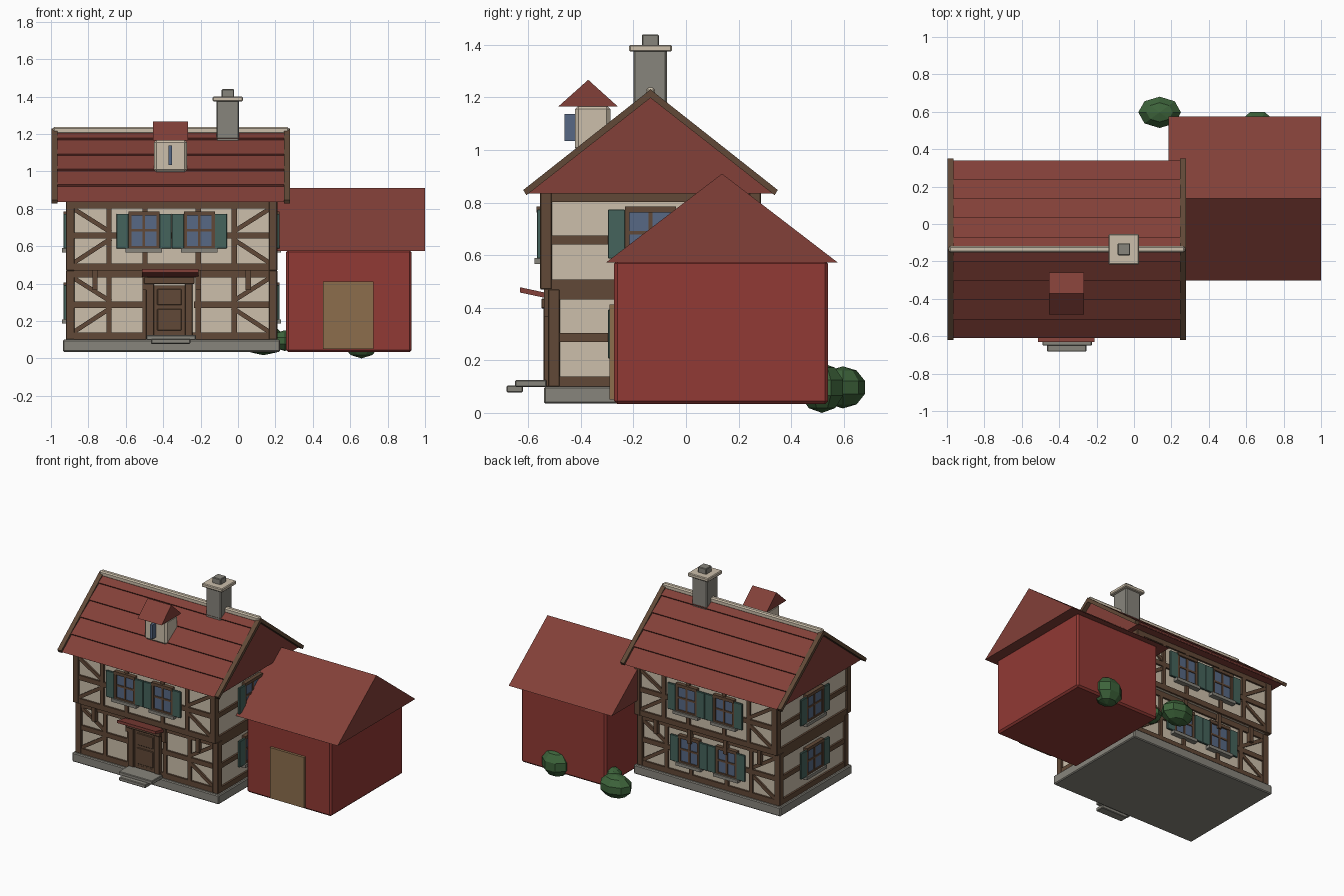
import bpy, bmesh, math
from mathutils import Matrix, Vector

if "Cube" in bpy.data.objects:
    bpy.data.objects.remove(bpy.data.objects["Cube"])


def material(name, srgb):
    m = bpy.data.materials.new(name)
    m.diffuse_color = [((c + 0.055) / 1.055) ** 2.4 for c in srgb] + [1]
    m.use_nodes = True
    m.node_tree.nodes["Principled BSDF"].inputs["Base Color"].default_value = m.diffuse_color
    return m


PLASTER = material("plaster", (0.80, 0.75, 0.67))
TIMBER = material("timber", (0.38, 0.285, 0.215))
TILE = material("roof_tile", (0.51, 0.25, 0.22))
RED = material("barn_red", (0.57, 0.225, 0.205))
TEAL = material("shutter_teal", (0.27, 0.39, 0.36))
GLASS = material("glass_blue", (0.34, 0.41, 0.52))
STONE = material("stone", (0.53, 0.52, 0.485))
TAN = material("tan_wood", (0.55, 0.43, 0.30))
GREEN = material("leaf_green", (0.24, 0.39, 0.23))


def finish(name, bm, mat, bevel=0):
    bmesh.ops.recalc_face_normals(bm, faces=bm.faces)
    me = bpy.data.meshes.new(name)
    bm.to_mesh(me)
    bm.free()
    me.materials.append(mat)
    ob = bpy.data.objects.new(name, me)
    bpy.context.collection.objects.link(ob)
    if bevel:
        mod = ob.modifiers.new("bevel", "BEVEL")
        mod.width = bevel
        mod.segments = 1
    return ob


def boxes(name, mat, items, frame=Matrix(), bevel=0, beams=()):
    """Boxes as (x0, x1, y0, y1, z0, z1); beams as (x0, z0, x1, z1, width, y0, y1)."""
    bm = bmesh.new()
    for x0, x1, y0, y1, z0, z1 in items:
        m = Matrix.Translation(((x0 + x1) / 2, (y0 + y1) / 2, (z0 + z1) / 2))
        bmesh.ops.create_cube(bm, size=1, matrix=frame @ m @ Matrix.Diagonal((x1 - x0, y1 - y0, z1 - z0, 1)))
    for x0, z0, x1, z1, w, y0, y1 in beams:
        m = Matrix.Translation(((x0 + x1) / 2, (y0 + y1) / 2, (z0 + z1) / 2))
        r = Matrix.Rotation(-math.atan2(z1 - z0, x1 - x0), 4, 'Y')
        s = Matrix.Diagonal((math.hypot(x1 - x0, z1 - z0), y1 - y0, w, 1))
        bmesh.ops.create_cube(bm, size=1, matrix=frame @ m @ r @ s)
    return finish(name, bm, mat, bevel)


def prism(name, mat, pts, x0, x1):
    """Extrude a (y, z) outline along x."""
    bm = bmesh.new()
    face = bm.faces.new([bm.verts.new((x0, y, z)) for y, z in pts])
    ext = bmesh.ops.extrude_face_region(bm, geom=[face])
    bmesh.ops.translate(bm, vec=(x1 - x0, 0, 0),
                        verts=[v for v in ext["geom"] if isinstance(v, bmesh.types.BMVert)])
    return finish(name, bm, mat)


CX, CY = -0.355, -0.135     # house centre
HX = 0.55                   # half width of the plaster walls
HY = {"lower": 0.375, "upper": 0.405}
Z = {"lower": (0.10, 0.47), "upper": (0.47, 0.84)}
T = 0.015                   # timber relief

# House body and foundation
boxes("foundation", STONE, [(CX - 0.58, CX + 0.58, CY - 0.405, CY + 0.405, 0.035, 0.10)], bevel=0.006)
for floor in HY:
    boxes(floor + "_walls", PLASTER,
          [(CX - HX, CX + HX, CY - HY[floor], CY + HY[floor], *Z[floor])])
    # Corner posts
    ox, oy = HX + T, HY[floor] + T
    boxes(floor + "_corner_posts", TIMBER,
          [(CX + sx * (ox - 0.0225) - 0.0225, CX + sx * (ox - 0.0225) + 0.0225,
            CY + sy * (oy - 0.0225) - 0.0225, CY + sy * (oy - 0.0225) + 0.0225, *Z[floor])
           for sx in (-1, 1) for sy in (-1, 1)], bevel=0.003)


def window(tag, frame, u, half, wall, z0):
    """Casement window with shutters; outward is local -y."""
    z1, y = z0 + 0.20, -wall
    boxes(tag + "_window_frame", TIMBER,
          [(u - half, u - half + 0.017, y - 0.024, y, z0, z1),
           (u + half - 0.017, u + half, y - 0.024, y, z0, z1),
           (u - half, u + half, y - 0.028, y, z1 - 0.022, z1),
           (u - half, u + half, y - 0.024, y, z0, z0 + 0.015),
           (u - 0.007, u + 0.007, y - 0.021, y, z0, z1),
           (u - half, u + half, y - 0.021, y, z0 + 0.094, z0 + 0.107)], frame)
    boxes(tag + "_glass", GLASS, [(u - half + 0.01, u + half - 0.01, y - 0.016, y, z0 + 0.01, z1 - 0.01)], frame)
    boxes(tag + "_sill", STONE, [(u - half - 0.015, u + half + 0.015, y - 0.036, y, z0 - 0.018, z0 + 0.004)], frame)
    boxes(tag + "_shutters", TEAL,
          [(u + half, u + half + 0.064, y - 0.027, y - 0.012, z0 + 0.002, z1 - 0.012),
           (u - half - 0.064, u - half, y - 0.027, y - 0.012, z0 + 0.002, z1 - 0.012)], frame, 0.002)


# Timber framing and windows on all four sides
for side, angle in (("front", 0), ("right", 90), ("back", 180), ("left", -90)):
    frame = Matrix.Translation((CX, CY, 0)) @ Matrix.Rotation(math.radians(angle), 4, 'Z')
    long_side = side in ("front", "back")
    for floor in HY:
        wall = HY[floor] if long_side else HX
        half = HX if long_side else HY[floor]
        low = floor == "lower"
        b, t = Z[floor]
        rail = 0.27 if low else 0.64
        y0, y1 = -wall - T + 0.002, -wall + 0.005
        rails = [(b, b + 0.038), (t - 0.038, t)]
        parts = [(-half, half, y0, y1, p, q) for p, q in rails]
        doorway = low and side == "front"
        spans = [(-half, -0.14), (0.12, half)] if doorway else [(-half, half)]
        parts += [(p, q, y0, y1, rail, rail + 0.034) for p, q in spans]
        beams = []
        if long_side:
            for s in (-1, 1):
                for u in (0.335, 0.142):
                    parts.append((s * u - 0.014, s * u + 0.014, y0, y1, b, t))
                # Diagonal braces meeting at the inner post
                beams.append((s * 0.325, rail + 0.034, s * 0.525, t - 0.04, 0.024, y0 + 0.002, y1))
                beams.append((s * 0.325, rail, s * 0.525, b + 0.04, 0.024, y0 + 0.002, y1))
                # Knee brackets under the jetty
                if low:
                    for u in (0.41, 0.142):
                        parts.append((s * u - 0.014, s * u + 0.014, y0 - 0.018, y1, 0.365, 0.47))
        boxes(f"{side}_{floor}_timber", TIMBER, parts, frame, beams=beams)
        if not doorway:
            for i, u in enumerate((-0.148, 0.148) if long_side else (0,)):
                window(f"{side}_{floor}_{i + 1}", frame, u, 0.083 if long_side else 0.097,
                       wall, 0.205 if low else 0.585)

# Entrance: door, frame, canopy and steps
DX, DY = -0.367, CY - HY["lower"]
boxes("door", TIMBER, [(DX - 0.085, DX + 0.085, DY - 0.012, DY, 0.10, 0.39)])
boxes("door_panels", TIMBER, [(DX - 0.065, DX + 0.065, DY - 0.018, DY, p, q)
                              for p, q in ((0.15, 0.265), (0.285, 0.37))], bevel=0.003)
boxes("door_frame", TIMBER,
      [(DX - 0.125, DX - 0.083, DY - 0.032, DY, 0.10, 0.40),
       (DX + 0.083, DX + 0.125, DY - 0.032, DY, 0.10, 0.40),
       (DX - 0.135, DX + 0.135, DY - 0.04, DY, 0.398, 0.435)], bevel=0.003)
prism("door_canopy", TILE, [(-0.632, 0.478), (-0.51, 0.452), (-0.51, 0.432), (-0.632, 0.458)], -0.513, -0.21)
boxes("upper_step", STONE, [(-0.49, -0.225, -0.65, -0.53, 0.098, 0.125)], bevel=0.004)
boxes("lower_step", STONE, [(-0.465, -0.255, -0.683, -0.62, 0.078, 0.104)], bevel=0.004)

# Main roof: stepped tile courses on both slopes
EAVE, RIDGE, SPAN = 0.835, 1.215, 0.475
levels = (0.835, 0.92, 1.003, 1.085, 1.168, 1.215)
slope = []
for z0, z1 in zip(levels, levels[1:]):
    d0, d1 = (SPAN * (RIDGE - z) / (RIDGE - EAVE) for z in (z0, z1))
    if z0 > EAVE:
        slope.append((d0 + 0.007, z0 + 0.009))
    else:
        slope.append((d0, z0))
    slope.append((d1, z1))
outline = [(CY - d, z) for d, z in slope] + [(CY + d, z) for d, z in reversed(slope[:-1])]
prism("main_roof", TILE, outline, -0.965, 0.248)
chevron = [(-0.484, 0.848), (0, 1.23), (0.484, 0.848), (0.472, 0.828), (0, 1.198), (-0.472, 0.828)]
for tag, x0 in (("left", -0.997), ("right", 0.246)):
    prism(tag + "_bargeboard", TIMBER, [(CY + y, z) for y, z in chevron], x0, x0 + 0.032)
boxes("ridge_cap", PLASTER, [(-0.99, 0.272, CY - 0.018, CY + 0.018, 1.20, 1.237)], bevel=0.008)

# Chimney
boxes("chimney", STONE, [(-0.115, 0.005, -0.20, -0.073, 1.05, 1.38)], bevel=0.006)
boxes("chimney_cap", PLASTER, [(-0.136, 0.026, -0.217, -0.054, 1.374, 1.40)], bevel=0.005)
boxes("chimney_pot", STONE, [(-0.087, -0.021, -0.168, -0.103, 1.39, 1.439)], bevel=0.004)

# Dormer
boxes("dormer", PLASTER, [(-0.45, -0.272, -0.423, -0.287, 0.995, 1.17)], bevel=0.015)
prism("dormer_roof", TILE, [(-0.485, 1.166), (-0.372, 1.267), (-0.26, 1.166)], -0.455, -0.266)
boxes("dormer_window", GLASS, [(-0.371, -0.352, -0.463, -0.42, 1.035, 1.137)])

# Barn
boxes("barn_walls", RED, [(0.257, 0.928, -0.273, 0.54, 0.033, 0.58)], bevel=0.012)
prism("barn_roof", TILE, [(-0.303, 0.573), (0.137, 0.91), (0.576, 0.573)], 0.185, 1.0)
boxes("barn_door", TAN, [(0.455, 0.725, -0.291, -0.26, 0.05, 0.412)])

# Bushes
for i, (c, r) in enumerate((((0.137, 0.597, 0.097), (0.12, 0.088, 0.08)),
                            ((0.66, 0.517, 0.095), (0.108, 0.092, 0.095)),
                            ((0.25, 0.475, 0.095), (0.065, 0.07, 0.055)))):
    bm = bmesh.new()
    bmesh.ops.create_uvsphere(bm, u_segments=8, v_segments=5, radius=1,
                              matrix=Matrix.Translation(c) @ Matrix.Diagonal((*r, 1))
                              @ Matrix.Rotation(0.4 * i, 4, 'Z'))
    finish(f"bush_{i + 1}", bm, GREEN)
